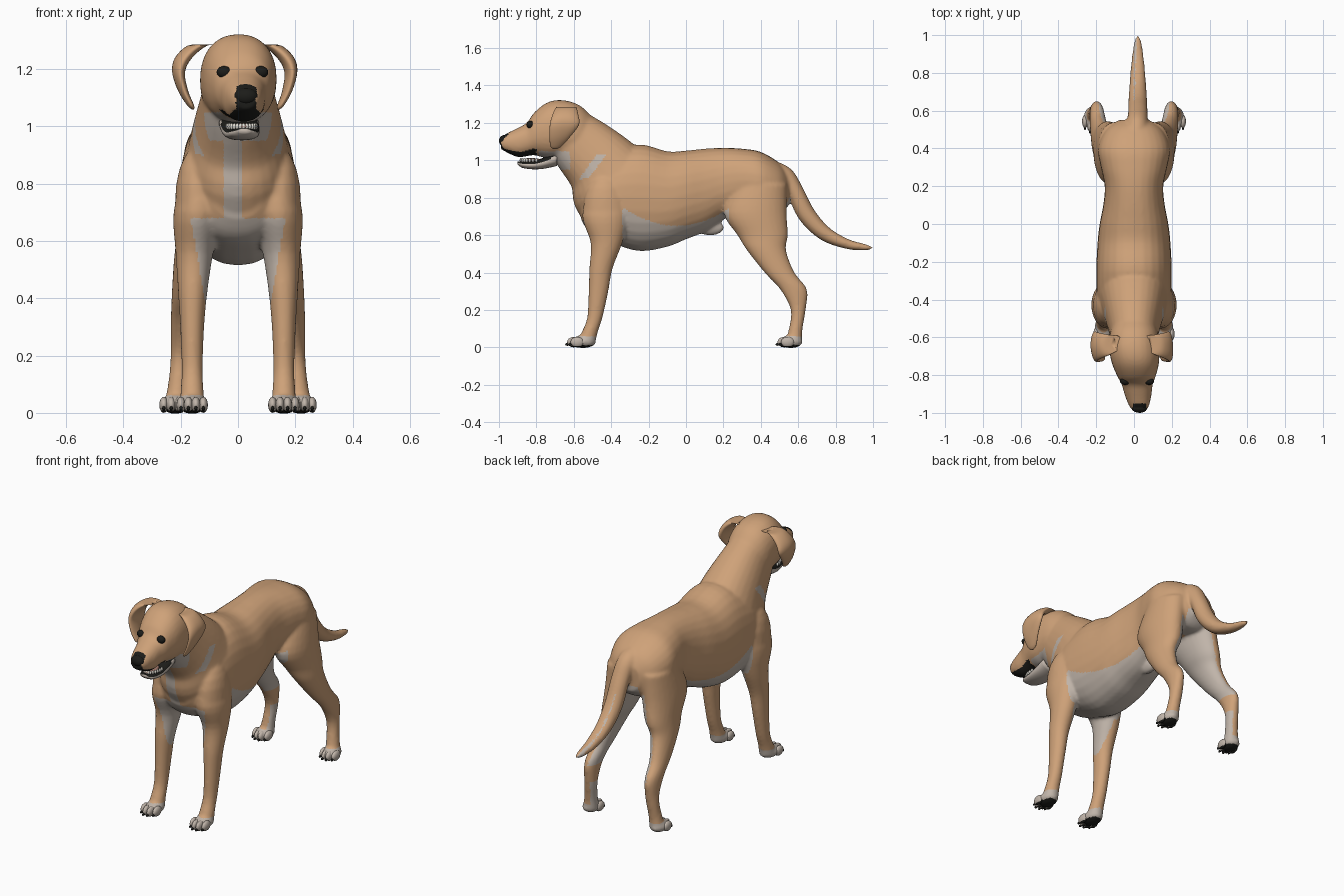
import bpy, bmesh, math
from mathutils import Vector, Matrix

cube = bpy.data.objects.get("Cube")
if cube:
    bpy.data.objects.remove(cube, do_unlink=True)


def material(name, rgb):
    m = bpy.data.materials.new(name)
    m.use_nodes = True
    m.diffuse_color = (*rgb, 1)
    m.node_tree.nodes["Principled BSDF"].inputs["Base Color"].default_value = (*rgb, 1)
    return m


tan = material("tan fur", (.62, .36, .19))
pale = material("pale fur", (.53, .46, .40))
black = material("black skin", (.012, .012, .01))
white = material("tooth white", (.75, .72, .65))
pink = material("tongue pink", (.42, .22, .17))


def blend(a, b, c, d, t):
    """Catmull-Rom step between b and c."""
    return [q + t / 2 * (r - p + t * (2 * p - 5 * q + 4 * r - s + t * (3 * (q - r) + s - p)))
            for p, q, r, s in zip(a, b, c, d)]


def loft(bm, rows, up=None, sides=28, steps=4, power=.9):
    """Skin rounded sections; rows hold x, y, z, half width, half height."""
    fine = []
    for i in range(len(rows) - 1):
        four = [rows[max(0, min(len(rows) - 1, i + k))] for k in (-1, 0, 1, 2)]
        fine += [blend(*four, s / steps) for s in range(steps)]
    fine.append(rows[-1])
    rings = []
    for i, (x, y, z, hx, hh) in enumerate(fine):
        a, b = fine[max(i - 1, 0)], fine[min(i + 1, len(fine) - 1)]
        axis = up or Vector((0, a[2] - b[2], b[1] - a[1])).normalized()
        ring = []
        for k in range(sides):
            t = math.tau * k / sides
            c, s = (math.copysign(abs(f(t)) ** power, f(t)) for f in (math.cos, math.sin))
            ring.append(bm.verts.new(Vector((x + hx * c, y, z)) + axis * hh * s))
        rings.append(ring)
    for r, q in zip(rings, rings[1:]):
        for k in range(sides):
            n = (k + 1) % sides
            bm.faces.new((r[k], r[n], q[n], q[k]))
    bm.faces.new(rings[0])
    bm.faces.new(rings[-1])


def ball(bm, centre, radii, seg=20):
    m = Matrix.Translation(centre) @ Matrix.Diagonal((*radii, 1))
    bmesh.ops.create_uvsphere(bm, u_segments=seg, v_segments=seg // 2, radius=1, matrix=m)


def finish(name, bm, *mats):
    # The head leans gently to one side toward the muzzle
    for v in bm.verts:
        v.co.x += .085 * max(0, -.65 - v.co.y)
    bmesh.ops.recalc_face_normals(bm, faces=bm.faces)
    mesh = bpy.data.meshes.new(name)
    bm.to_mesh(mesh)
    bm.free()
    ob = bpy.data.objects.new(name, mesh)
    bpy.context.collection.objects.link(ob)
    for m in mats:
        mesh.materials.append(m)
    mesh.shade_smooth()
    return ob


Y, Z = Vector((0, 1, 0)), Vector((0, 0, 1))


def along_y(rows):
    return [(0, *r) for r in rows]


# Torso, neck and head
body = bmesh.new()
loft(body, along_y([
    (-.56, .77, .09, .09), (-.51, .79, .16, .18), (-.4, .8, .195, .24), (-.25, .8, .2, .285),
    (-.1, .793, .193, .255), (0, .815, .182, .237), (.1, .84, .163, .222), (.2, .875, .155, .192),
    (.3, .89, .175, .172), (.4, .88, .19, .165), (.5, .85, .15, .135), (.55, .84, .08, .08)]), Z)
loft(body, along_y([
    (-.64, 1.16, .115, .14), (-.565, 1.085, .13, .168), (-.455, .975, .16, .2),
    (-.38, .87, .185, .25), (-.3, .8, .18, .25)]))
loft(body, along_y([
    (-.99, 1.09, .035, .03), (-.96, 1.093, .054, .05), (-.9, 1.095, .072, .078),
    (-.85, 1.112, .082, .09), (-.81, 1.142, .1, .115), (-.74, 1.16, .124, .15),
    (-.66, 1.165, .133, .157), (-.57, 1.14, .125, .155), (-.5, 1.11, .09, .12)]), Z)
ball(body, (0, .13, .64), (.03, .075, .042))

# Legs, shoulders and paw roots
for side in (-1, 1):
    def leg(rows):
        loft(body, [(side * x, *r) for x, *r in rows], Y, power=1)
    leg([(.13, -.42, .85, .06, .1), (.14, -.43, .7, .085, .125), (.152, -.425, .56, .066, .085),
         (.158, -.455, .42, .051, .062), (.16, -.468, .3, .042, .053), (.16, -.487, .16, .037, .041),
         (.16, -.515, .08, .04, .043), (.16, -.535, .02, .046, .05)])
    leg([(.1, .4, .87, .09, .14), (.12, .37, .72, .092, .168), (.14, .41, .6, .077, .135),
         (.163, .43, .52, .062, .105), (.185, .5, .4, .047, .08), (.196, .575, .31, .039, .072),
         (.2, .6, .2, .035, .04), (.21, .585, .09, .036, .037), (.218, .575, .02, .045, .046)])
    ball(body, (side * .14, -.43, .74), (.08, .12, .19))
    ball(body, (side * .16, -.55, .03), (.05, .07, .034))
    ball(body, (side * .22, .56, .03), (.048, .065, .034))

# Tail
loft(body, [(.01, .46, .95, .06, .05), (.015, .53, .915, .055, .05), (.02, .585, .83, .052, .046),
            (.02, .645, .71, .05, .048), (.02, .74, .61, .044, .04), (.02, .86, .553, .034, .027),
            (.02, .96, .535, .02, .017), (.02, 1, .532, .005, .005)], power=1)

# Fuse the parts into one smooth skin
skin = finish("body", body, tan, pale, black)
rm = skin.modifiers.new("fuse", 'REMESH')
rm.mode, rm.voxel_size = 'VOXEL', .009
sm = skin.modifiers.new("soften", 'SMOOTH')
sm.factor, sm.iterations = .5, 7
fused = bpy.data.meshes.new_from_object(skin.evaluated_get(bpy.context.evaluated_depsgraph_get()))
skin.modifiers.clear()
skin.data = fused
fused.name = "body"
fused.materials.clear()
for m in (tan, pale, black):
    fused.materials.append(m)


def coat(c, n):
    """Choose tan 0, pale 1 or black 2 for a place on the skin."""
    x, y, z = abs(c.x), c.y, c.z
    inward = -n.x * math.copysign(1, c.x)
    if z < .012 or (y < -.8 and z < 1.06 and n.z < -.6):
        return 2
    if y < -.95 and abs(c.x - .028) < .035 and n.y < -.4:
        return 2
    belly = -.34 < y < .23 and z < .65 + 1.2 * (y + .05) ** 2 and z > .5
    chest = y < -.4 and ((abs(c.x + .018) < .033 and .6 < z < .96) or (x < .13 and .5 < z < .64))
    foreleg = y < -.33 and .36 < z < .68 and x < .11 + .17 * (z - .36)
    thigh = y > .2 and .3 < z < .78 and inward > .25
    rump = y > .42 and x < .07 and .6 < z < .8 and n.z < .1 and y < .56
    throat = -.79 < y < -.62 and .95 < z < 1.05
    neck_patch = x > .08 and .9 < z < 1.03 and abs(y + .5 - .75 * (z - .965)) < .025
    pastern = y > .4 and z < .2 and inward > .5
    return int(any((z < .062, belly, chest, foreleg, thigh, rump, throat, neck_patch, pastern)))


for p in fused.polygons:
    p.material_index = coat(p.center, p.normal)
fused.shade_smooth()

# Toes and claws
for label, px, py in (("front", .16, -.6), ("hind", .22, .525)):
    for side, word in ((1, "left"), (-1, "right")):
        toes, claws = bmesh.new(), bmesh.new()
        for k in (-1.5, -.5, .5, 1.5):
            back = .018 if abs(k) > 1 else 0
            x = side * px + k * .026
            ball(toes, (x, py + back, .028), (.016, .036, .028), 16)
            ball(claws, (x, py + back - .034, .016), (.006, .013, .008), 8)
        ob = finish(f"{label}_{word}_toes", toes, pale, black)
        for p in ob.data.polygons:
            p.material_index = int(p.normal.z < -.5)
        finish(f"{label}_{word}_claws", claws, black)

# Ears and eyes
for side, word in ((1, "left"), (-1, "right")):
    ear = bmesh.new()
    loft(ear, [(side * x - .012, *r) for x, *r in (
        (.08, -.63, 1.285, .03, .04), (.13, -.64, 1.282, .034, .055), (.178, -.645, 1.24, .03, .07),
        (.196, -.65, 1.19, .022, .078), (.182, -.675, 1.125, .017, .055),
        (.158, -.695, 1.075, .012, .03), (.15, -.7, 1.06, .004, .008))], Y, power=1)
    finish(f"{word}_ear", ear, tan)
    eye = bmesh.new()
    ball(eye, (side * .064, -.832, 1.19), (.026, .02, .021))
    finish(f"{word}_eye", eye, black)

# Nose
nose = bmesh.new()
ball(nose, (0, -.972, 1.105), (.042, .028, .03))
finish("nose", nose, black)

# Lower jaw, tongue and teeth
jaw = bmesh.new()
loft(jaw, along_y([(-.9, .985, .022, .008), (-.875, .977, .045, .017), (-.82, .974, .058, .022),
                   (-.76, .985, .066, .03), (-.69, 1.01, .07, .04)]), Z)
ob = finish("lower_jaw", jaw, pale, black)
for p in ob.data.polygons:
    p.material_index = int(p.normal.z > .5)
tongue = bmesh.new()
ball(tongue, (0, -.83, 1), (.036, .06, .012))
finish("tongue", tongue, pink)
teeth = bmesh.new()
for i in range(15):
    t = math.pi * i / 14
    ball(teeth, (.05 * math.cos(t), -.8 - .082 * math.sin(t), 1), (.007, .008, .012), 8)
finish("lower_teeth", teeth, white)
